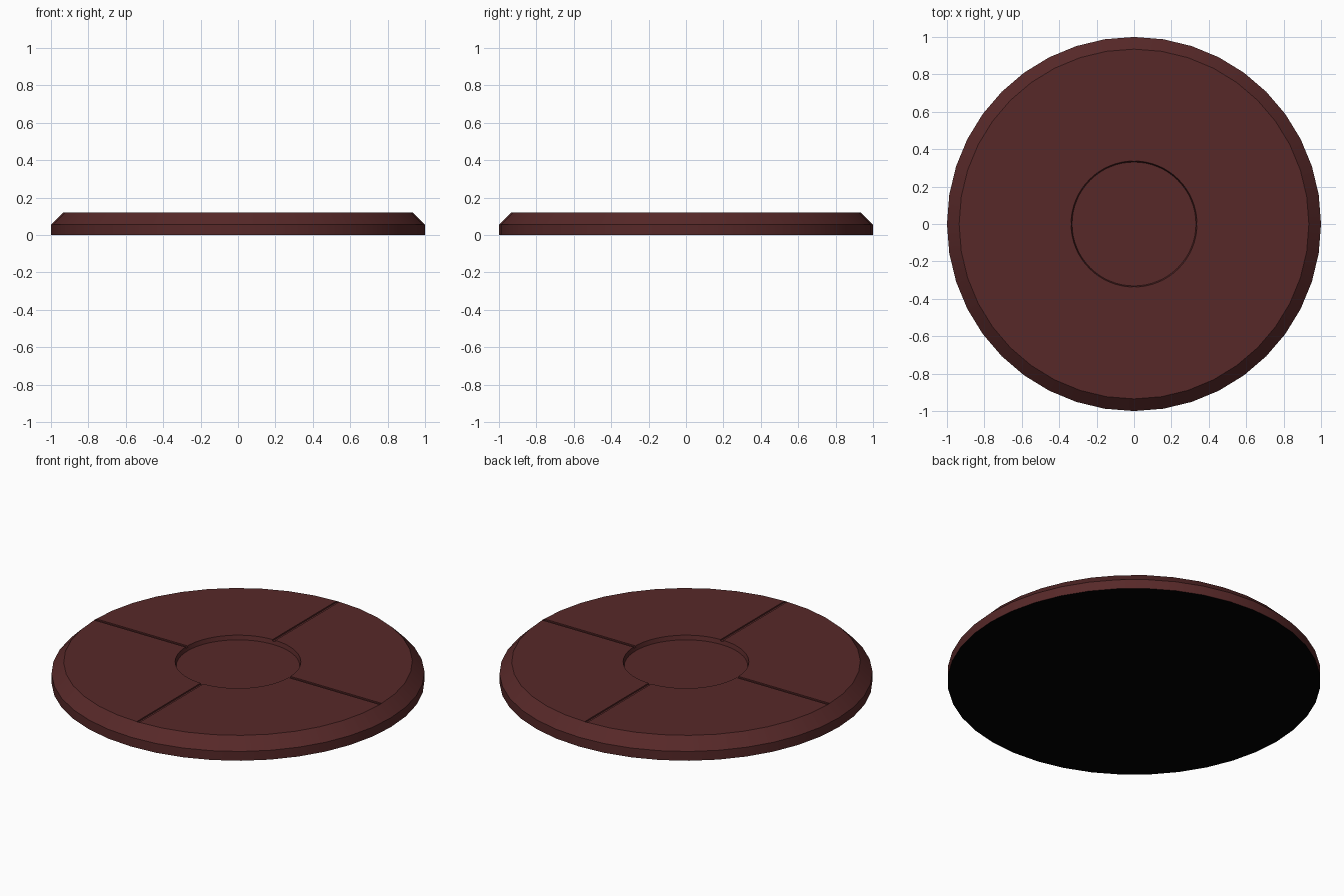
import bpy, bmesh, math

if "Cube" in bpy.data.objects:
    bpy.data.objects.remove(bpy.data.objects["Cube"])

SIDES = 40


def material(name, color):
    m = bpy.data.materials.new(name)
    m.diffuse_color = (*color, 1)
    m.use_nodes = True
    m.node_tree.nodes["Principled BSDF"].inputs["Base Color"].default_value = m.diffuse_color
    return m


mat = material("dark red brown", (0.095, 0.0215, 0.0215))
black = material("black underside", (0.0, 0.0, 0.0))


def lathe(name, profile, sides):
    """Closed solid from stacked (radius, z) rings, bottom to top."""
    bm = bmesh.new()
    rings = []
    for r, z in profile:
        rings.append([bm.verts.new((r * math.cos(2 * math.pi * i / sides),
                                    r * math.sin(2 * math.pi * i / sides), z))
                      for i in range(sides)])
    for a, b in zip(rings, rings[1:]):
        for i in range(sides):
            j = (i + 1) % sides
            bm.faces.new((a[i], a[j], b[j], b[i]))
    bm.faces.new(rings[0][::-1])
    bm.faces.new(rings[-1])
    me = bpy.data.meshes.new(name)
    bm.to_mesh(me)
    bm.free()
    me.materials.append(mat)
    ob = bpy.data.objects.new(name, me)
    bpy.context.collection.objects.link(ob)
    return ob


def bar(name, sx, sy, z0, z1):
    bpy.ops.mesh.primitive_cube_add(size=1, location=(0, 0, (z0 + z1) / 2))
    ob = bpy.context.object
    ob.name = name
    ob.scale = (sx, sy, z1 - z0)
    ob.data.materials.append(mat)
    return ob


# Chamfered round base
base = lathe("round_base", [(1, 0), (1, 0.055), (0.935, 0.12)], SIDES)

# Cutters: round centre recess and two crossing grooves that stop at the rim
cutters = [
    bar("groove_cutter_x", 1.866, 0.018, 0.112, 0.2),
    bar("groove_cutter_y", 0.018, 1.866, 0.112, 0.2),
    lathe("recess_cutter", [(0.331, 0.095), (0.337, 0.12), (0.337, 0.2)], 64),
]
bpy.context.view_layer.update()
for c in cutters:
    m = base.modifiers.new(c.name, 'BOOLEAN')
    m.operation = 'DIFFERENCE'
    m.solver = 'EXACT'
    m.object = c

# Apply the cuts, then remove the cutters
bpy.context.view_layer.objects.active = base
for c in cutters:
    bpy.ops.object.modifier_apply(modifier=c.name)
for c in cutters:
    bpy.data.objects.remove(c, do_unlink=True)

# Black underside
base.data.materials.clear()
base.data.materials.append(mat)
base.data.materials.append(black)
for p in base.data.polygons:
    p.material_index = 1 if p.normal.z < -0.9 else 0

# Smooth around the rim, sharp at the edges
bpy.ops.object.select_all(action='DESELECT')
base.select_set(True)
bpy.ops.object.shade_smooth_by_angle(angle=math.radians(30))
